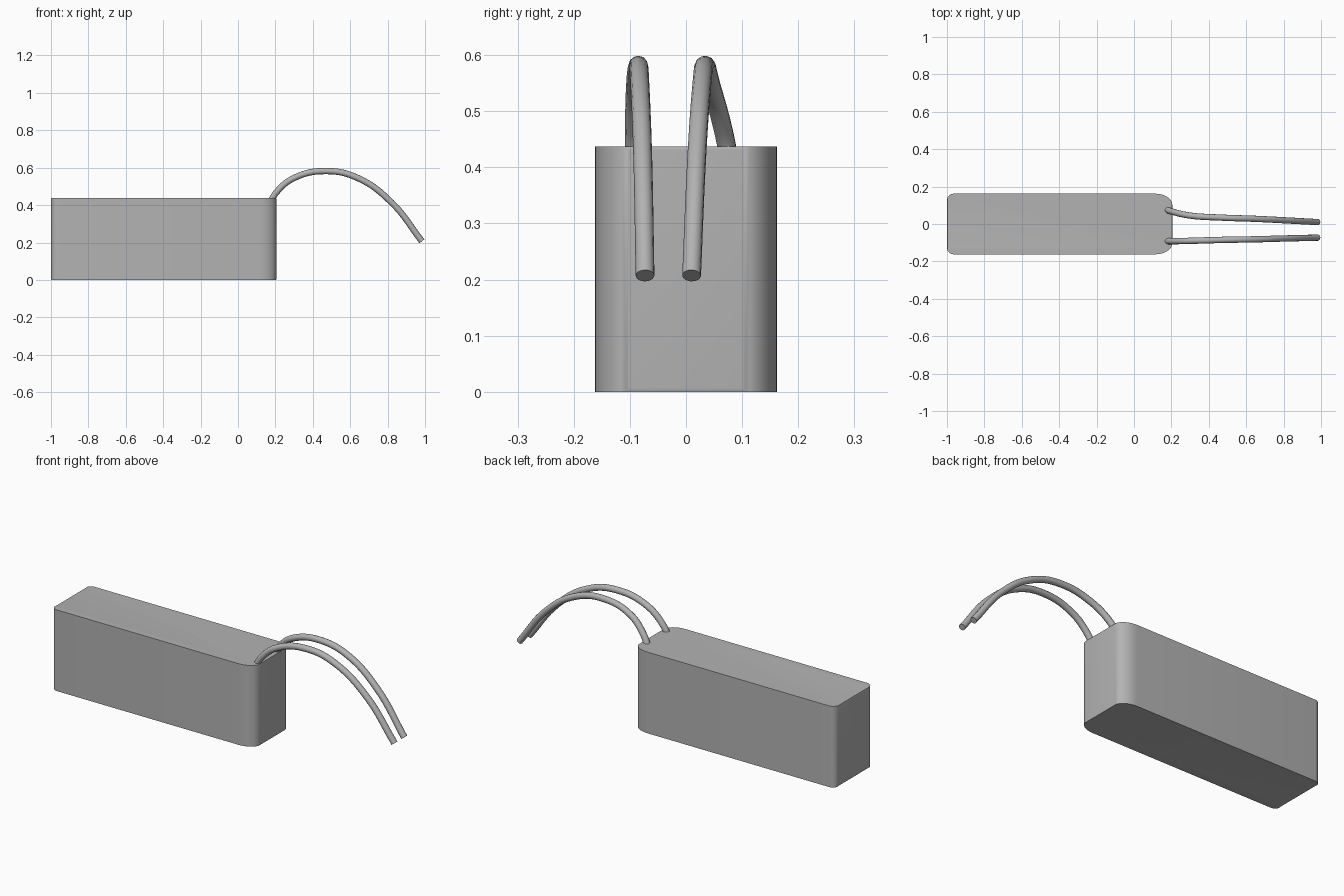
import bpy, bmesh
from math import cos, sin, pi

cube = bpy.data.objects.get("Cube")
if cube:
    bpy.data.objects.remove(cube)


def material(name, value):
    m = bpy.data.materials.new(name)
    m.use_nodes = True
    m.diffuse_color = (value, value, value, 1)
    m.node_tree.nodes["Principled BSDF"].inputs["Base Color"].default_value = (value, value, value, 1)
    return m


grey = material("plain grey", 0.45)

X0, X1, HALF_Y, TOP = -1.0, 0.205, 0.162, 0.437


def outline(r_back, r_front, steps=8):
    """Rounded rectangle, counter-clockwise from the +x, -y corner."""
    pts = []
    for k, (sx, sy, rx) in enumerate([(1, -1, r_front), (1, 1, r_front),
                                      (-1, 1, r_back), (-1, -1, r_back)]):
        cx = X1 - rx if sx > 0 else X0 + rx
        ry = min(rx, 0.06) if sx > 0 else rx
        cy = sy * (HALF_Y - ry)
        for i in range(steps + 1):
            a = (k - 1 + i / steps) * pi / 2
            pts.append((cx + rx * cos(a), cy + ry * sin(a)))
    return pts


# Body: rounded block, with a fine bevel along the two end rims
bm = bmesh.new()
base = bm.faces.new([bm.verts.new((x, y, 0)) for x, y in outline(0.035, 0.09)])
up = bmesh.ops.extrude_face_region(bm, geom=[base])["geom"]
bmesh.ops.translate(bm, vec=(0, 0, TOP), verts=[v for v in up if isinstance(v, bmesh.types.BMVert)])
bmesh.ops.recalc_face_normals(bm, faces=bm.faces)
ends = [e for e in bm.edges
        if abs(e.verts[0].co.z - e.verts[1].co.z) < 0.001
        and abs(e.verts[0].co.x - e.verts[1].co.x) < 0.001]
bmesh.ops.bevel(bm, geom=ends, offset=0.007, segments=2, profile=0.5, affect='EDGES')
mesh = bpy.data.meshes.new("body")
bm.to_mesh(mesh)
bm.free()
body = bpy.data.objects.new("body", mesh)
bpy.context.collection.objects.link(body)
mesh.materials.append(grey)
bpy.context.view_layer.objects.active = body
body.select_set(True)
bpy.ops.object.shade_smooth_by_angle(angle=0.6)

# Cables: two round leads sharing one arch, each with its own sideways drift
ARCH = [(0.165, 0.40), (0.205, 0.468), (0.30, 0.545), (0.47, 0.582),
        (0.64, 0.545), (0.82, 0.415), (0.983, 0.207)]
DRIFT = {
    "front_cable": [-0.092, -0.092, -0.09, -0.085, -0.082, -0.077, -0.073],
    "back_cable": [0.08, 0.066, 0.045, 0.034, 0.028, 0.019, 0.01],
}
for name, ys in DRIFT.items():
    cu = bpy.data.curves.new(name, 'CURVE')
    cu.dimensions = '3D'
    cu.bevel_depth = 0.0168
    cu.bevel_resolution = 4
    cu.resolution_u = 8
    cu.use_fill_caps = True
    sp = cu.splines.new('BEZIER')
    sp.bezier_points.add(len(ARCH) - 1)
    for p, (x, z), y in zip(sp.bezier_points, ARCH, ys):
        p.co = (x, y, z)
        p.handle_left_type = p.handle_right_type = 'AUTO'
    cu.materials.append(grey)
    bpy.context.collection.objects.link(bpy.data.objects.new(name, cu))
